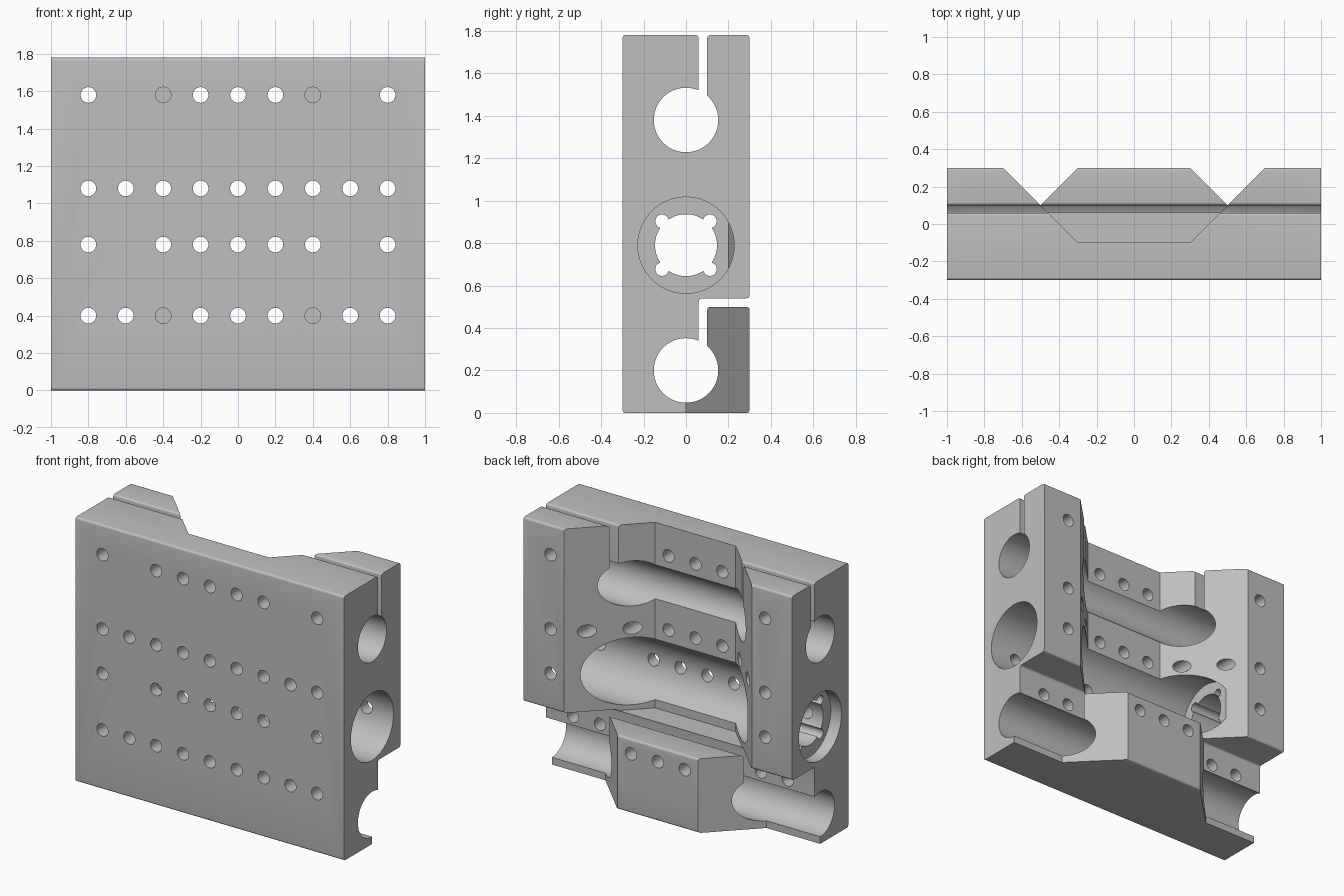
import bpy, bmesh
from math import sin, cos, acos, pi, radians
from mathutils import Vector, Matrix

cube = bpy.data.objects.get("Cube")
if cube:
    bpy.data.objects.remove(cube)

metal = bpy.data.materials.new("plain grey")
metal.use_nodes = True
GREY = (0.52, 0.52, 0.52, 1)
metal.diffuse_color = GREY
metal.node_tree.nodes["Principled BSDF"].inputs["Base Color"].default_value = GREY


def finish(bm, name):
    bmesh.ops.recalc_face_normals(bm, faces=bm.faces)
    mesh = bpy.data.meshes.new(name)
    bm.to_mesh(mesh)
    bm.free()
    obj = bpy.data.objects.new(name, mesh)
    bpy.context.collection.objects.link(obj)
    mesh.materials.append(metal)
    return obj


def add_prism(bm, points, direction):
    face = bm.faces.new([bm.verts.new(p) for p in points])
    ext = bmesh.ops.extrude_face_region(bm, geom=[face])
    verts = [v for v in ext["geom"] if isinstance(v, bmesh.types.BMVert)]
    bmesh.ops.translate(bm, verts=verts, vec=direction)


def add_cylinder(bm, axis, start, end, a, b, radius, sides):
    """Cylinder along x at (y, z) = (a, b), or along y at (x, z) = (a, b)."""
    mid = (start + end) / 2
    if axis == "x":
        place = Matrix.Translation((mid, a, b)) @ Matrix.Rotation(pi / 2, 4, "Y")
    else:
        place = Matrix.Translation((a, mid, b)) @ Matrix.Rotation(pi / 2, 4, "X")
    bmesh.ops.create_cone(bm, cap_ends=True, segments=sides, radius1=radius,
                          radius2=radius, depth=end - start, matrix=place)


def rounded(corners, r=0.015, steps=5):
    """Round the corners flagged True; keep the other points."""
    out = []
    for i, (p, soft) in enumerate(corners):
        if not soft:
            out.append(p)
            continue
        before, after = corners[i - 1][0], corners[(i + 1) % len(corners)][0]
        a = p + (before - p).normalized() * min(r, (before - p).length * 0.45)
        b = p + (after - p).normalized() * r
        c = a + b - p
        for k in range(steps + 1):
            t = k / steps * pi / 2
            out.append(c + (a - c) * cos(t) + (b - c) * sin(t))
    return out


# Side profile: block with two rod bores, each opened by a clamping slot
SLOT_IN, SLOT_OUT, ROD_R = 0.06, 0.10, 0.152


def corner(y, z):
    return (Vector((y, z)), True)


def bore_arc(z, steps=56):
    start, end = acos(SLOT_OUT / ROD_R), acos(SLOT_IN / ROD_R) - 2 * pi
    angles = [start + (end - start) * k / steps for k in range(steps + 1)]
    pts = [(Vector((ROD_R * cos(t), z + ROD_R * sin(t))), False) for t in angles]
    return pts


profile = [corner(-0.3, 0), corner(0.3, 0), corner(0.3, 0.5), corner(SLOT_OUT, 0.5)]
profile += bore_arc(0.2)
profile += [corner(SLOT_IN, 0.54), corner(0.3, 0.54), corner(0.3, 1.78), corner(SLOT_OUT, 1.78)]
profile += bore_arc(1.38)
profile += [corner(SLOT_IN, 1.78), corner(-0.3, 1.78)]
bm = bmesh.new()
add_prism(bm, [(-1, p.x, p.y) for p in rounded(profile)], (2, 0, 0))
body = finish(bm, "carriage_block")

cutters = []


def cutter(name, build):
    bm = bmesh.new()
    build(bm)
    obj = finish(bm, name)
    obj.hide_render = True
    cutters.append(obj)


# Trapezoid recess in the back of the upper block
def recess(bm):
    outline = [(-0.72, 0.32), (-0.3, -0.1), (0.3, -0.1), (0.72, 0.32)]
    add_prism(bm, [(x, y, 0.53) for x, y in outline], (0, 0, 1.5))


# Lower clamp ends, sloped away on both sides
def clamp_ends(floor, bottom, top):
    def build(bm):
        for s in (-1, 1):
            outline = [(0.6 - floor, floor), (1.1, floor), (1.1, 0.32), (0.28, 0.32)]
            add_prism(bm, [(s * x, y, bottom) for x, y in outline], (0, 0, top - bottom))
    return build


# Large bore for the nut, stopped by a wall near one end
NUT_Z = 0.79


def nut_bore(bm):
    add_cylinder(bm, "x", -0.6, 1.1, 0, NUT_Z, 0.227, 64)
    add_cylinder(bm, "x", -1.1, -0.92, 0, NUT_Z, 0.227, 64)


def nut_hole(bm):
    add_cylinder(bm, "x", -1.1, -0.5, 0, NUT_Z, 0.146, 48)


def nut_screws(bm):
    for y in (-0.113, 0.113):
        for z in (-0.113, 0.113):
            add_cylinder(bm, "x", -1.1, -0.5, y, NUT_Z + z, 0.032, 20)


# Rows of mounting holes; row: height, through columns, blind columns
def mounting_holes(bm):
    rows = [(1.58, (0, 0.2, 0.8), (0.4,)),
            (1.08, (0, 0.2, 0.4, 0.6, 0.8), ()),
            (0.78, (0, 0.2, 0.4, 0.8), ()),
            (0.4, (0, 0.2, 0.6, 0.8), (0.4,))]
    for z, through, blind in rows:
        for columns, depth in ((through, 0.4), (blind, -0.12)):
            for x in sorted({s * c for c in columns for s in (-1, 1)}):
                add_cylinder(bm, "y", -0.4, depth, x, z, 0.042, 24)


cutter("recess_cutter", recess)
cutter("clamp_lower_cutter", clamp_ends(0, -0.1, 0.2))
cutter("clamp_upper_cutter", clamp_ends(0.08, 0.19, 0.52))
cutter("nut_bore_cutter", nut_bore)
cutter("nut_hole_cutter", nut_hole)
cutter("nut_screw_cutter", nut_screws)
cutter("mounting_hole_cutter", mounting_holes)

# Apply the cuts, then drop the cutters
bpy.ops.object.select_all(action="DESELECT")
body.select_set(True)
bpy.context.view_layer.objects.active = body
for c in cutters:
    mod = body.modifiers.new(c.name, "BOOLEAN")
    mod.operation, mod.solver, mod.object = "DIFFERENCE", "EXACT", c
    bpy.ops.object.modifier_apply(modifier=mod.name)
    bpy.data.objects.remove(c)

bpy.ops.object.shade_smooth_by_angle(angle=radians(30))
